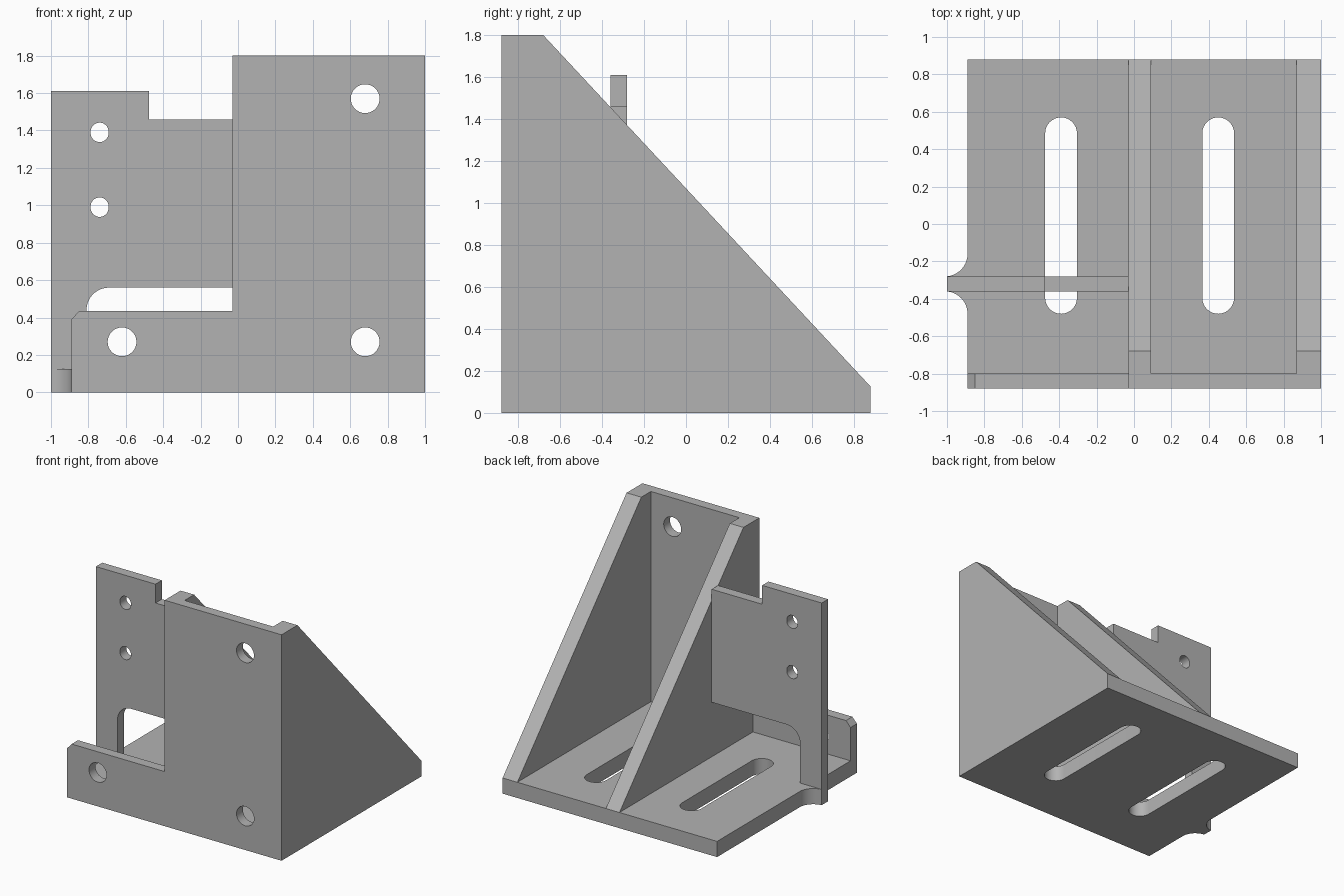
import bpy
import bmesh
from math import cos, sin, radians

cube = bpy.data.objects.get("Cube")
if cube:
    bpy.data.objects.remove(cube, do_unlink=True)

grey = bpy.data.materials.new("light grey")
grey.use_nodes = True
colour = (0.45, 0.45, 0.45, 1)
grey.diffuse_color = colour
grey.node_tree.nodes["Principled BSDF"].inputs["Base Color"].default_value = colour

# How profile coordinates (u, v) and depth w map to space for each plate normal
PLANES = {
    "x": lambda u, v, w: (w, u, v),
    "y": lambda u, v, w: (u, w, v),
    "z": lambda u, v, w: (u, v, w),
}


def arc(cx, cy, r, start, end, steps=10):
    angles = [radians(start + (end - start) * i / steps) for i in range(steps + 1)]
    return [(cx + r * cos(a), cy + r * sin(a)) for a in angles]


def slot(cx, low, high, r):
    return arc(cx, high, r, 0, 180, 16) + arc(cx, low, r, 180, 360, 16)


def hole(cx, cy, r):
    return arc(cx, cy, r, 0, 360, 32)[:-1]


def plate(name, normal, near, far, outline, openings=()):
    """Extrude a filled profile, with openings, between two depths."""
    curve = bpy.data.curves.new(name, "CURVE")
    curve.dimensions = "2D"
    curve.fill_mode = "BOTH"
    curve.extrude = (far - near) / 2
    for loop in (outline, *openings):
        spline = curve.splines.new("POLY")
        spline.points.add(len(loop) - 1)
        for point, (u, v) in zip(spline.points, loop):
            point.co = (u, v, 0, 1)
        spline.use_cyclic_u = True
    temp = bpy.data.objects.new(name + "_profile", curve)
    mesh = bpy.data.meshes.new_from_object(temp)
    bpy.data.objects.remove(temp)
    bpy.data.curves.remove(curve)

    bm = bmesh.new()
    bm.from_mesh(mesh)
    bmesh.ops.remove_doubles(bm, verts=bm.verts, dist=0.0005)
    for vert in bm.verts:
        u, v, w = vert.co
        vert.co = PLANES[normal](u, v, w + (near + far) / 2)
    bmesh.ops.recalc_face_normals(bm, faces=bm.faces)
    bm.to_mesh(mesh)
    bm.free()
    mesh.materials.clear()
    mesh.materials.append(grey)
    mesh.name = name
    obj = bpy.data.objects.new(name, mesh)
    bpy.context.collection.objects.link(obj)
    bpy.ops.object.select_all(action="DESELECT")
    obj.select_set(True)
    bpy.context.view_layer.objects.active = obj
    bpy.ops.object.shade_smooth_by_angle(angle=radians(30))
    return obj


FLOOR = 0.125            # base thickness
FRONT, INNER, BACK = -0.88, -0.80, 0.88
TAB_FRONT, TAB_BACK = -0.36, -0.28
LEFT_WALL = -0.03        # outer face of the middle rib

# Base with a filleted ear under the side tab and two long slots
ear = arc(-1.01, TAB_BACK + 0.12, 0.12, 0, -85) + arc(-1.01, TAB_FRONT - 0.12, 0.12, 85, 0)
plate("base", "z", 0, FLOOR,
      [(-0.89, INNER), (1, INNER), (1, BACK), (-0.89, BACK)] + ear,
      [slot(-0.39, -0.395, 0.485, 0.085), slot(0.45, -0.395, 0.485, 0.085)])

# Stepped front plate with mounting holes
plate("front_plate", "y", FRONT, INNER,
      [(-0.89, 0), (1, 0), (1, 1.8), (LEFT_WALL, 1.8),
       (LEFT_WALL, 0.435), (-0.85, 0.435), (-0.89, 0.39)],
      [hole(-0.62, 0.27, 0.077), hole(0.68, 0.27, 0.077), hole(0.68, 1.57, 0.077)])

# Sloping ribs
for name, near, far in (("middle_rib", LEFT_WALL, 0.09), ("left_rib", 0.87, 1)):
    plate(name, "x", near, far,
          [(INNER, FLOOR), (BACK, FLOOR), (-0.68, 1.8), (INNER, 1.8)])

# Upright side tab with an arched opening above the base
plate("side_tab", "y", TAB_FRONT, TAB_BACK,
      [(-1, FLOOR), (-0.81, FLOOR)] + arc(-0.69, 0.44, 0.12, 180, 90)
      + [(LEFT_WALL, 0.56), (LEFT_WALL, 1.46), (-0.475, 1.46), (-0.475, 1.61), (-1, 1.61)],
      [slot(-0.74, z - 0.004, z + 0.004, 0.048) for z in (0.99, 1.39)])
